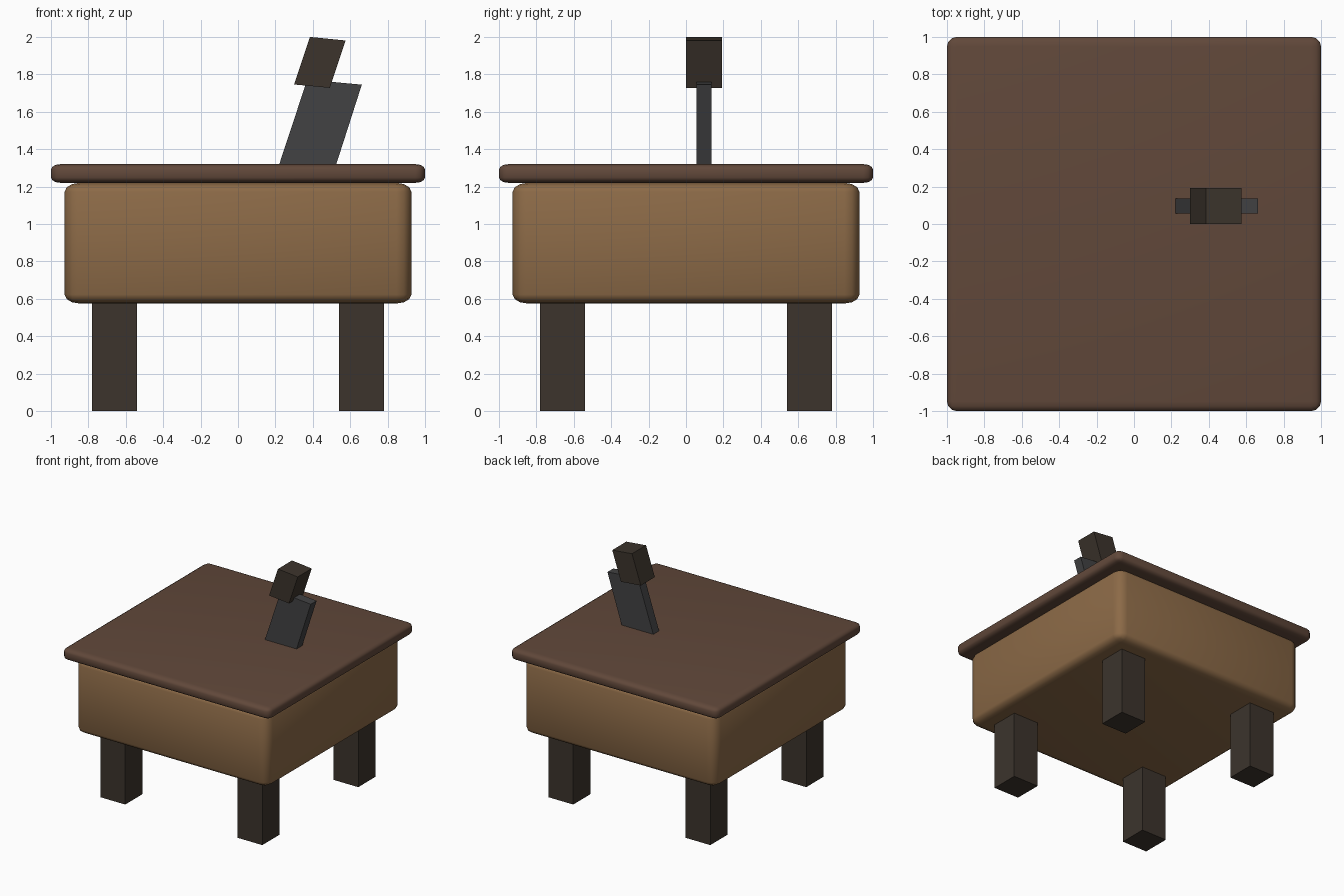
import bpy, bmesh
from mathutils import Matrix

if "Cube" in bpy.data.objects:
    bpy.data.objects.remove(bpy.data.objects["Cube"])


def material(name, rgb):
    """Flat colour given as sRGB 0-255, stored as linear."""
    m = bpy.data.materials.new(name)
    lin = [((c / 255 + 0.055) / 1.055) ** 2.4 for c in rgb]
    m.diffuse_color = (*lin, 1)
    m.use_nodes = True
    m.node_tree.nodes["Principled BSDF"].inputs["Base Color"].default_value = m.diffuse_color
    return m


WOOD = material("warm wood", (140, 106, 71))
BOARD = material("dark brown board", (97, 72, 58))
DARK = material("charcoal wood", (60, 52, 44))
STEEL = material("dark steel", (66, 66, 67))


def finish(bm, name, mat):
    bmesh.ops.recalc_face_normals(bm, faces=bm.faces)
    me = bpy.data.meshes.new(name)
    bm.to_mesh(me)
    bm.free()
    me.materials.append(mat)
    ob = bpy.data.objects.new(name, me)
    bpy.context.collection.objects.link(ob)
    return ob


def box(name, mat, size, centre, bevel=0.0, squash=1.0):
    """Box with rounded edges; squash flattens the rounding in z."""
    bm = bmesh.new()
    bmesh.ops.create_cube(bm, size=1)
    bmesh.ops.scale(bm, vec=(size[0], size[1], size[2] / squash), verts=bm.verts)
    if bevel:
        bmesh.ops.bevel(bm, geom=bm.edges[:], offset=bevel, segments=3,
                        profile=0.5, affect='EDGES')
        bmesh.ops.scale(bm, vec=(1, 1, squash), verts=bm.verts)
    bmesh.ops.translate(bm, vec=centre, verts=bm.verts)
    ob = finish(bm, name, mat)
    if bevel:
        bpy.ops.object.select_all(action='DESELECT')
        ob.select_set(True)
        bpy.context.view_layer.objects.active = ob
        bpy.ops.object.shade_smooth_by_angle(angle=0.8)
    return ob


def slab(name, mat, outline, y0, y1):
    """Extrude an (x, z) outline along y."""
    bm = bmesh.new()
    face = bm.faces.new([bm.verts.new((x, y0, z)) for x, z in outline])
    ext = bmesh.ops.extrude_face_region(bm, geom=[face])
    verts = [v for v in ext["geom"] if isinstance(v, bmesh.types.BMVert)]
    bmesh.ops.translate(bm, vec=(0, y1 - y0, 0), verts=verts)
    return finish(bm, name, mat)


# Block body and overhanging top board
box("block_body", WOOD, (1.854, 1.854, 0.645), (0, 0, 0.8975), 0.08, 0.6)
box("top_board", BOARD, (2.0, 2.0, 0.10), (0, 0, 1.27), 0.052, 0.55)

# Four square legs
for sx, side in ((-1, "left"), (1, "right")):
    for sy, end in ((-1, "front"), (1, "back")):
        box(f"{end}_{side}_leg", DARK, (0.24, 0.24, 0.60),
            (sx * 0.66, sy * 0.66, 0.30))

# Leaning cleaver stuck in the board
slab("cleaver_blade", STEEL,
     [(0.20, 1.257), (0.497, 1.231), (0.662, 1.745), (0.37, 1.772)], 0.055, 0.135)
slab("cleaver_handle", DARK,
     [(0.30, 1.746), (0.491, 1.728), (0.575, 1.981), (0.385, 2.0)], 0.0, 0.193)
